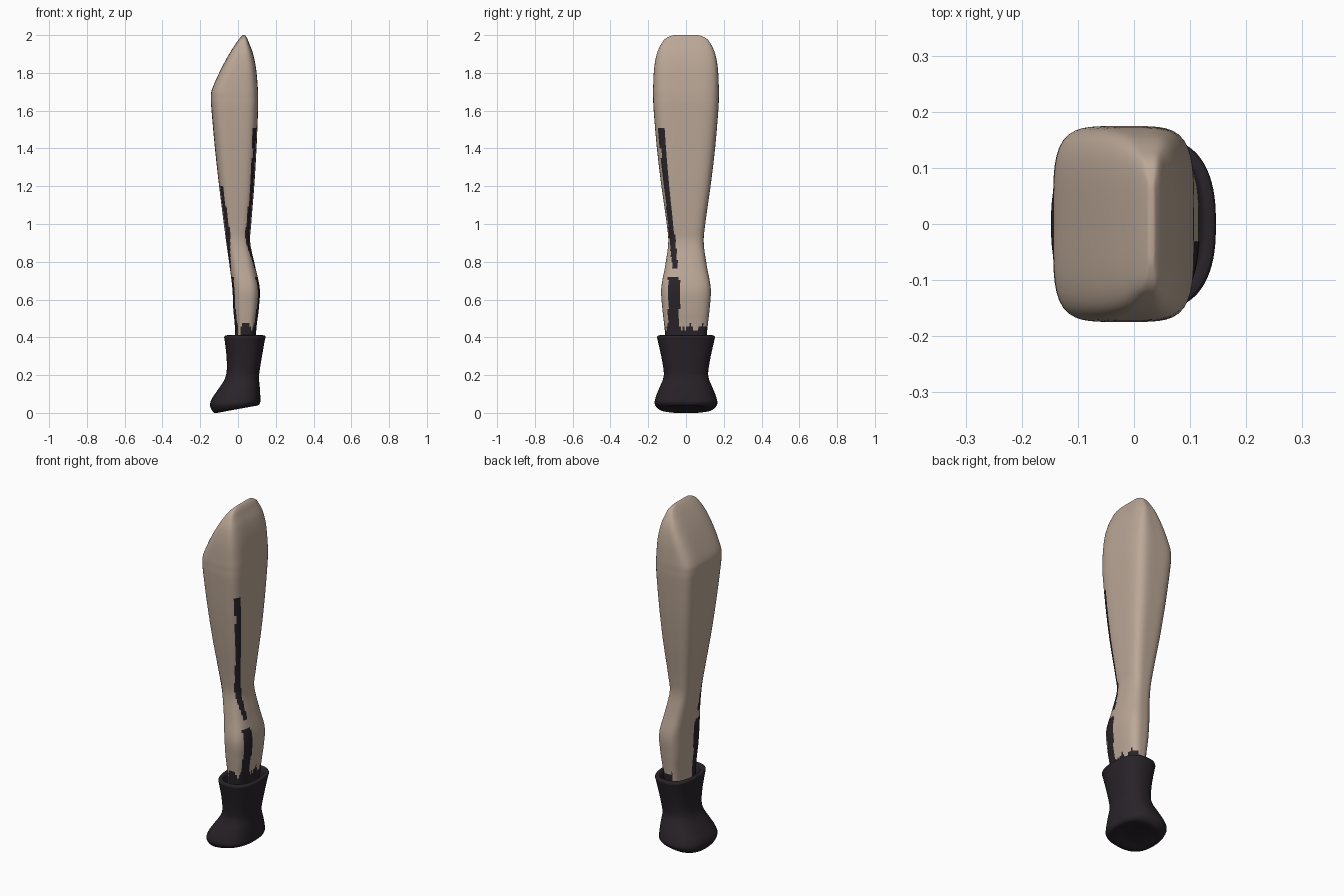
import bpy, bmesh, math

SEG = 80


def material(name, rgb):
    m = bpy.data.materials.new(name)
    m.diffuse_color = (*rgb, 1)
    return m


skin = material("skin_tan", (0.50, 0.39, 0.31))
dark = material("dark_cloth", (0.022, 0.017, 0.022))


def spline(a, b, c, d, t):
    return 0.5 * (2 * b + (c - a) * t + (2 * a - 5 * b + 4 * c - d) * t * t
                  + (3 * b - a - 3 * c + d) * t ** 3)


def refine(rows, steps):
    out = []
    for i in range(len(rows) - 1):
        q = [rows[max(0, min(len(rows) - 1, i + k))] for k in (-1, 0, 1, 2)]
        for s in range(steps):
            out.append([spline(*v, s / steps) for v in zip(*q)])
    return out + [list(rows[-1])]


def loft(name, rows, steps, mats, is_dark=None):
    # row: left x, left z, right x, right z, half depth, squareness
    bm = bmesh.new()
    rings = []
    for xl, zl, xr, zr, h, n in refine(rows, steps):
        ring = []
        for k in range(SEG):
            a = 2 * math.pi * k / SEG
            c, s = math.cos(a), math.sin(a)
            r = (abs(c) ** n + abs(s) ** n) ** (-1 / n)
            u = (r * c + 1) / 2
            ring.append(bm.verts.new((xl + (xr - xl) * u, r * s * h, max(0, zl + (zr - zl) * u))))
        rings.append(ring)
    for lo, hi in zip(rings, rings[1:]):
        for k in range(SEG):
            j = (k + 1) % SEG
            bm.faces.new((lo[k], lo[j], hi[j], hi[k]))
    bm.faces.new(rings[0][::-1])
    bm.faces.new(rings[-1])
    bm.normal_update()
    for f in bm.faces:
        f.smooth = True
        if is_dark and is_dark(f.calc_center_median()):
            f.material_index = 1
    me = bpy.data.meshes.new(name)
    bm.to_mesh(me)
    bm.free()
    for m in mats:
        me.materials.append(m)
    ob = bpy.data.objects.new(name, me)
    bpy.context.collection.objects.link(ob)
    return ob


# Dark stripes along the front corners of the leg and a ragged band above the boot
def stocking_patch(p):
    x, y, z = p
    mid = 0.035 if z < 0.85 else 0.0
    jag = 0.012 * math.sin(90 * y) + 0.008 * math.sin(310 * y)
    if z < 0.45 + jag and x > mid - 0.02:
        return True
    if z < 0.72:
        return -0.095 < y < -0.035 and abs(x - mid) > 0.03
    if 0.77 < z < 1.5 and (x > mid or z < 1.2):
        centre = -0.06 - 0.10 * (z - 0.8)
        return abs(y - centre) < 0.015
    return False


# Leg: shin, knee, thigh and slanted top ridge
leg = [
    (-.02, .12, .09, .12, .09, 2.8), (-.015, .41, .095, .41, .11, 3),
    (-.025, .55, .11, .55, .125, 3), (-.03, .66, .115, .66, .131, 3),
    (-.045, .78, .09, .78, .11, 3), (-.062, .90, .065, .90, .094, 3.2),
    (-.075, 1.0, .07, 1.0, .102, 3.5), (-.10, 1.2, .086, 1.2, .13, 4),
    (-.122, 1.4, .098, 1.4, .154, 4.2), (-.14, 1.6, .106, 1.6, .171, 4.5),
    (-.144, 1.67, .107, 1.67, .174, 4.5), (-.135, 1.72, .105, 1.72, .174, 4.5),
    (-.09, 1.82, .096, 1.82, .169, 4.3), (-.047, 1.90, .08, 1.90, .155, 4),
    (-.012, 1.955, .06, 1.955, .13, 4), (.008, 1.982, .049, 1.982, .108, 4),
    (.022, 1.997, .039, 1.997, .075, 4), (.027, 2.0, .034, 2.0, .05, 4)]
loft("leg", leg, 8, [skin, dark], stocking_patch)

# Boot: sole, toe, ankle and open flared cuff
boot = [
    (-.08, .008, .05, .04, .07, 2.4), (-.125, 0, .10, .038, .135, 2.4),
    (-.147, .035, .117, .055, .165, 2.5), (-.141, .07, .118, .09, .161, 2.5),
    (-.112, .115, .115, .14, .143, 2.5), (-.075, .17, .111, .185, .122, 2.5),
    (-.06, .22, .114, .22, .118, 2.5), (-.061, .30, .127, .30, .131, 2.5),
    (-.07, .38, .141, .38, .149, 2.5), (-.073, .40, .146, .40, .153, 2.5),
    (-.065, .41, .139, .41, .146, 2.5), (-.047, .402, .121, .402, .128, 2.5),
    (-.035, .33, .11, .33, .115, 2.5)]
loft("boot", boot, 6, [dark])
